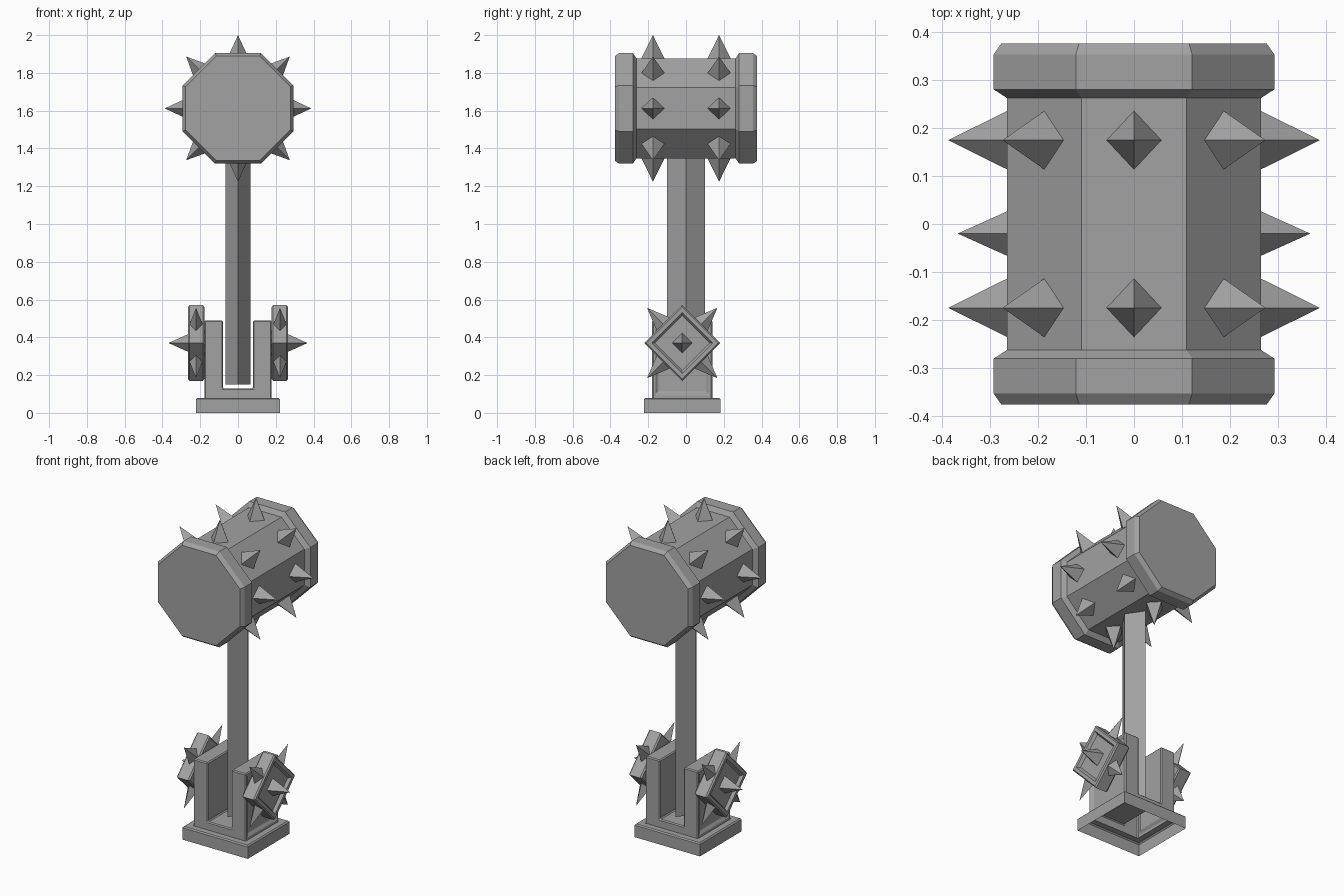
import bpy, bmesh, math
from mathutils import Vector, Matrix

if "Cube" in bpy.data.objects:
    bpy.data.objects.remove(bpy.data.objects["Cube"], do_unlink=True)

grey = bpy.data.materials.new("stone_grey")
grey.use_nodes = True
GREY = (0.36, 0.36, 0.36, 1)
grey.diffuse_color = GREY
grey.node_tree.nodes["Principled BSDF"].inputs["Base Color"].default_value = GREY


def finish(name, bm):
    bmesh.ops.recalc_face_normals(bm, faces=bm.faces)
    mesh = bpy.data.meshes.new(name)
    bm.to_mesh(mesh)
    bm.free()
    mesh.materials.append(grey)
    ob = bpy.data.objects.new(name, mesh)
    bpy.context.collection.objects.link(ob)
    return ob


def loft(rings, cap_start=True, cap_end=True):
    """Skin a row of equal-length point loops."""
    bm = bmesh.new()
    loops = [[bm.verts.new(p) for p in ring] for ring in rings]
    n = len(loops[0])
    for a, b in zip(loops, loops[1:]):
        for i in range(n):
            j = (i + 1) % n
            bm.faces.new((a[i], a[j], b[j], b[i]))
    if cap_start:
        bm.faces.new(loops[0][::-1])
    if cap_end:
        bm.faces.new(loops[-1])
    return bm


def turned(name, profile, sides, phase, matrix):
    """Faceted turning: profile of (distance along axis, corner radius)."""
    angles = [phase + math.tau * i / sides for i in range(sides)]
    rings = [[matrix @ Vector((r * math.cos(a), r * math.sin(a), d)) for a in angles]
             for d, r in profile]
    return finish(name, loft(rings))


def spikes(name, items):
    """Four-sided spikes: (base centre, direction, side axis, half sizes, height)."""
    bm = bmesh.new()
    for c, d, s, (hs, ht), h in items:
        c, d, s = Vector(c), Vector(d).normalized(), Vector(s).normalized()
        t = d.cross(s)
        base = [bm.verts.new(c + o) for o in (s * hs, t * ht, s * -hs, t * -ht)]
        tip = bm.verts.new(c + d * h)
        bm.faces.new(base[::-1])
        for i in range(4):
            bm.faces.new((base[i], base[(i + 1) % 4], tip))
    return finish(name, bm)


# Hammer head: octagonal drum with a chamfered cap at each end
HEAD_Z = 1.612
K = 1 / math.cos(math.pi / 8)
for name, sign in (("front_cap", 1), ("back_cap", -1)):
    m = Matrix.Translation((0, 0, HEAD_Z)) @ Matrix.Rotation(sign * math.pi / 2, 4, 'X')
    turned(name, [(0.263, 0.265 * K), (0.281, 0.293 * K), (0.354, 0.293 * K),
                  (0.377, 0.277 * K)], 8, math.pi / 8, m)
m = Matrix.Translation((0, 0, HEAD_Z)) @ Matrix.Rotation(math.pi / 2, 4, 'X')
turned("head_drum", [(-0.27, 0.265 * K), (0.27, 0.265 * K)], 8, math.pi / 8, m)

# Two rings of spikes, one on each drum facet
ring = []
for y in (-0.175, 0.175):
    for i in range(8):
        a = i * math.pi / 4
        d = Vector((math.cos(a), 0, math.sin(a)))
        ring.append((Vector((0, y, HEAD_Z)) + d * 0.263, d, (0, 1, 0), (0.062, 0.058), 0.125))
spikes("head_spikes", ring)

# Handle with a diamond cross-section
section = [(0.067, 0), (0, 0.1), (-0.067, 0), (0, -0.1)]
finish("handle", loft([[(x, y, z) for x, y in section] for z in (0.15, 1.4)]))

# Base plate: hollow underneath, with a chamfered top edge
CY = -0.02
plate = [(0.222, 0.202, 0), (0.222, 0.202, 0.073), (0.215, 0.195, 0.08), (0.178, 0.159, 0.08)]
finish("base_plate", loft([[(sx * hx, CY + sy * hy, z)
                            for sx, sy in ((-1, -1), (1, -1), (1, 1), (-1, 1))]
                           for hx, hy, z in plate], False, False))

# Forked holder: U profile, open below, with a sunken panel on each outer side
half = [(0.178, 0.08), (0.178, 0.49), (0.08, 0.49), (0.08, 0.13)]
profile = half + [(-x, z) for x, z in reversed(half)]
bm = loft([[(x, y, z) for x, z in profile] for y in (CY - 0.159, CY + 0.159)])
under = [f for f in bm.faces if f.calc_center_median().z < 0.09]
bmesh.ops.delete(bm, geom=under, context='FACES_ONLY')
bmesh.ops.recalc_face_normals(bm, faces=bm.faces)
for f in [f for f in bm.faces if abs(f.calc_center_median().x) > 0.17]:
    bmesh.ops.inset_region(bm, faces=[f], thickness=0.03, use_boundary=True)
    bmesh.ops.inset_region(bm, faces=[f], thickness=0.008, depth=-0.012, use_boundary=True)
fork = finish("forked_holder", bm)
bev = fork.modifiers.new("soft_edges", 'BEVEL')
bev.width = 0.006
bev.segments = 1
bev.limit_method = 'ANGLE'
bev.angle_limit = math.radians(60)

# Diamond shield on each side, with a sunken face and five spikes
SZ = 0.37
shield = [(0.178, 0.19), (0.186, 0.2), (0.257, 0.2), (0.265, 0.19),
          (0.265, 0.162), (0.248, 0.146)]
for side, sx in (("left", 1), ("right", -1)):
    m = Matrix.Translation((0, CY, SZ)) @ Matrix.Rotation(sx * math.pi / 2, 4, 'Y')
    turned(side + "_shield", shield, 4, 0, m)
    items = [((sx * 0.246, CY, SZ), (sx, 0, 0), (0, 1, 0), (0.055, 0.055), 0.122)]
    for dy in (-1, 1):
        for dz in (-1, 1):
            d = Vector((0, dy, dz)).normalized()
            items.append((Vector((sx * 0.222, CY, SZ)) + d * 0.139, d, (1, 0, 0),
                          (0.035, 0.05), 0.124))
    spikes(side + "_shield_spikes", items)
